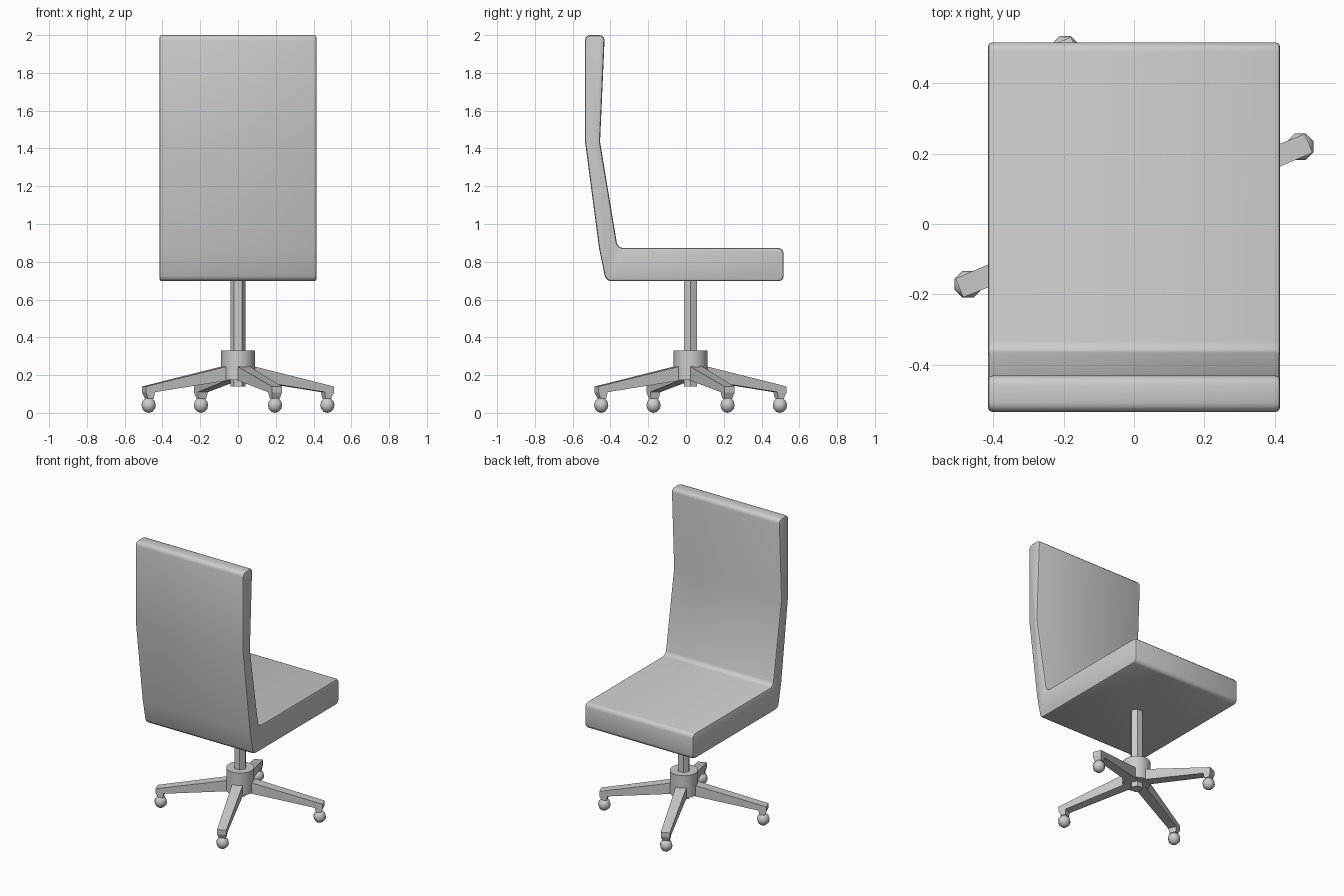
import bpy, bmesh, math
from mathutils import Matrix

if "Cube" in bpy.data.objects:
    bpy.data.objects.remove(bpy.data.objects["Cube"])

CY = 0.024  # y of the pedestal axis


def finish(bm, name, angle=40):
    bmesh.ops.recalc_face_normals(bm, faces=bm.faces)
    me = bpy.data.meshes.new(name)
    bm.to_mesh(me)
    bm.free()
    ob = bpy.data.objects.new(name, me)
    bpy.context.collection.objects.link(ob)
    bpy.ops.object.select_all(action='DESELECT')
    ob.select_set(True)
    bpy.context.view_layer.objects.active = ob
    bpy.ops.object.shade_smooth_by_angle(angle=math.radians(angle))
    return ob


def cylinder(name, r, z0, z1, sides, turn=0):
    bm = bmesh.new()
    m = Matrix.Translation((0, CY, (z0 + z1) / 2)) @ Matrix.Rotation(turn, 4, 'Z')
    bmesh.ops.create_cone(bm, cap_ends=True, segments=sides, radius1=r, radius2=r,
                          depth=z1 - z0, matrix=m)
    return finish(bm, name)


# seat and back: one L profile (y, z) swept across x
profile = [(-0.535, 2.0), (-0.535, 1.44), (-0.46, 0.87), (-0.424, 0.697),
           (0.517, 0.697), (0.517, 0.873), (-0.362, 0.873), (-0.455, 1.435), (-0.43, 2.0)]
W = 0.416
bm = bmesh.new()
a = [bm.verts.new((-W, y, z)) for y, z in profile]
b = [bm.verts.new((W, y, z)) for y, z in profile]
n = len(profile)
bm.faces.new(a)
bm.faces.new(b[::-1])
for i in range(n):
    j = (i + 1) % n
    bm.faces.new((a[i], b[i], b[j], a[j]))
bmesh.ops.recalc_face_normals(bm, faces=bm.faces)
# round the cross edges
cross = [e for e in bm.edges if abs(e.verts[0].co.x - e.verts[1].co.x) > 0.1
         and e.calc_face_angle() > 0.7]
bmesh.ops.bevel(bm, geom=cross, offset=0.028, segments=3, profile=0.5, affect='EDGES')
# soften the side rims
rims = [e for e in bm.edges if abs(e.verts[0].co.x - e.verts[1].co.x) < 1e-4]
bmesh.ops.bevel(bm, geom=rims, offset=0.013, segments=2, profile=0.5, affect='EDGES')
finish(bm, "seat_and_back")

# pedestal
cylinder("gas_column", 0.04, 0.14, 0.71, 6, math.radians(30))
cylinder("hub", 0.089, 0.175, 0.33, 16)

# four legs with ball casters: leg side profile (radius, z, half width)
leg = [(0.03, 0.257, 0.035), (0.538, 0.14, 0.029), (0.538, 0.107, 0.029),
       (0.525, 0.077, 0.022), (0.492, 0.077, 0.022), (0.487, 0.11, 0.029), (0.03, 0.178, 0.035)]
for k in range(4):
    turn = Matrix.Translation((0, CY, 0)) @ Matrix.Rotation(math.radians(22.5 + 90 * k), 4, 'Z')
    bm = bmesh.new()
    a = [bm.verts.new((r, -w, z)) for r, z, w in leg]
    b = [bm.verts.new((r, w, z)) for r, z, w in leg]
    n = len(leg)
    bm.faces.new(a)
    bm.faces.new(b[::-1])
    for i in range(n):
        j = (i + 1) % n
        bm.faces.new((a[i], b[i], b[j], a[j]))
    bm.transform(turn)
    finish(bm, f"leg_{k + 1}", 20)

    bm = bmesh.new()
    bmesh.ops.create_uvsphere(bm, u_segments=8, v_segments=6, radius=0.041)
    bm.transform(turn @ Matrix.Translation((0.512, 0, 0.041)))
    finish(bm, f"caster_{k + 1}", 50)
